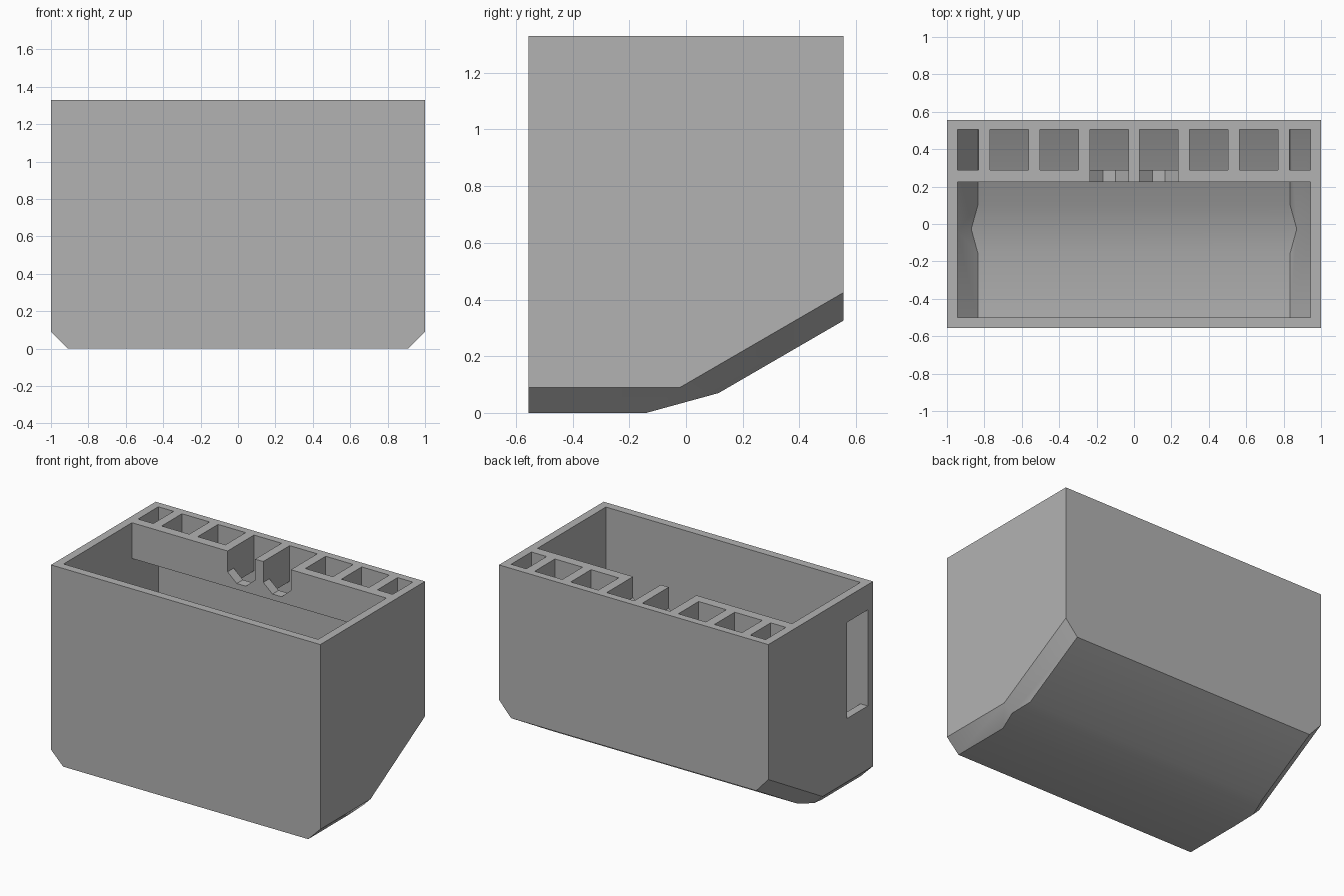
import bpy, bmesh
from mathutils import Vector

if "Cube" in bpy.data.objects:
    bpy.data.objects.remove(bpy.data.objects["Cube"])

TOP = 1.33
SLOPE, FLARE = 0.58, 1.1   # rear underside slope, corner bevel steepness

grey = bpy.data.materials.new("Light grey")
grey.use_nodes = True
colour = (0.45, 0.45, 0.45, 1)
grey.diffuse_color = colour
grey.node_tree.nodes["Principled BSDF"].inputs["Base Color"].default_value = colour


def make_object(name, bm):
    bmesh.ops.recalc_face_normals(bm, faces=bm.faces)
    mesh = bpy.data.meshes.new(name)
    bm.to_mesh(mesh)
    bm.free()
    mesh.materials.append(grey)
    ob = bpy.data.objects.new(name, mesh)
    bpy.context.collection.objects.link(ob)
    return ob


def box_mesh(x, y, z):
    bm = bmesh.new()
    bmesh.ops.create_cube(bm, size=1)
    for v in bm.verts:
        v.co = [lo + (c + 0.5) * (hi - lo) for c, (lo, hi) in zip(v.co, (x, y, z))]
    return bm


def slice_below(bm, point, sx, sy):
    """Keep only what lies above the plane through point with slopes sx, sy."""
    geom = bm.verts[:] + bm.edges[:] + bm.faces[:]
    cut = bmesh.ops.bisect_plane(bm, geom=geom, dist=1e-5, plane_co=point,
                                 plane_no=Vector((-sx, -sy, 1)), clear_inner=True)
    edges = [e for e in cut["geom_cut"] if isinstance(e, bmesh.types.BMEdge)]
    bmesh.ops.holes_fill(bm, edges=edges)


def hull_mesh(half, edge, y, top, floor, fold_a, fold_b, rise):
    """Block with a folded underside and bevelled lower side edges."""
    bm = box_mesh((-half, half), y, (floor, top))
    slice_below(bm, (0, fold_a, floor), 0, rise / (fold_b - fold_a))
    slice_below(bm, (0, fold_b, floor + rise), 0, SLOPE)
    for side in (-1, 1):
        slice_below(bm, (side * edge, 0, floor), side, 0)
        slice_below(bm, (side * edge, fold_b, floor + rise), side * FLARE, SLOPE)
    return bm


def cut(target, name, bm):
    cutter = make_object(name, bm)
    cutter.hide_render = True
    mod = target.modifiers.new(name, "BOOLEAN")
    mod.operation, mod.solver, mod.object = "DIFFERENCE", "EXACT", cutter
    bpy.context.view_layer.objects.active = target
    bpy.ops.object.modifier_apply(modifier=mod.name)
    bpy.data.objects.remove(cutter)


# Outer shell
bin_body = make_object("bin_body", hull_mesh(
    1, 0.91, (-0.555, 0.555), TOP, 0, -0.14, 0.115, 0.07))

# Main cavity, running back under the rear rack
cut(bin_body, "cavity", hull_mesh(
    0.945, 0.835, (-0.5, 0.505), 1.09, 0.055, -0.155, 0.10, 0.07))
cut(bin_body, "mouth", box_mesh((-0.945, 0.945), (-0.5, 0.225), (1.0, 1.5)))

# Row of through pockets in the rack, mirrored left and right
for side in (-1, 1):
    for near, far in ((0.03, 0.235), (0.297, 0.502), (0.565, 0.77), (0.832, 0.945)):
        xs = sorted((side * near, side * far))
        cut(bin_body, "pocket", box_mesh(xs, (0.29, 0.505), (1.0, 1.5)))

# Two notches with bevelled bottoms in the rack's front wall
for side in (-1, 1):
    mid = side * 0.1325
    half, flat = 0.1025, 0.034
    outline = [(-half, 1.5), (-half, 1.19), (-flat, 1.13),
               (flat, 1.13), (half, 1.19), (half, 1.5)]
    bm = bmesh.new()
    face = bm.faces.new([bm.verts.new((mid + x, 0.2, z)) for x, z in outline])
    new = bmesh.ops.extrude_face_region(bm, geom=[face])["geom"]
    bmesh.ops.translate(bm, vec=(0, 0.12, 0),
                        verts=[v for v in new if isinstance(v, bmesh.types.BMVert)])
    cut(bin_body, "notch", bm)

# Tall opening through the right side wall
cut(bin_body, "side_window", box_mesh((-1.1, -0.9), (-0.5, -0.28), (0.515, 1.16)))

# Tidy flat faces, then smooth only the gentle folds
bm = bmesh.new()
bm.from_mesh(bin_body.data)
bmesh.ops.remove_doubles(bm, verts=bm.verts, dist=1e-4)
bmesh.ops.dissolve_limit(bm, angle_limit=0.01, verts=bm.verts, edges=bm.edges)
bm.to_mesh(bin_body.data)
bm.free()
bpy.ops.object.select_all(action="DESELECT")
bin_body.select_set(True)
bpy.context.view_layer.objects.active = bin_body
bpy.ops.object.shade_smooth_by_angle()
